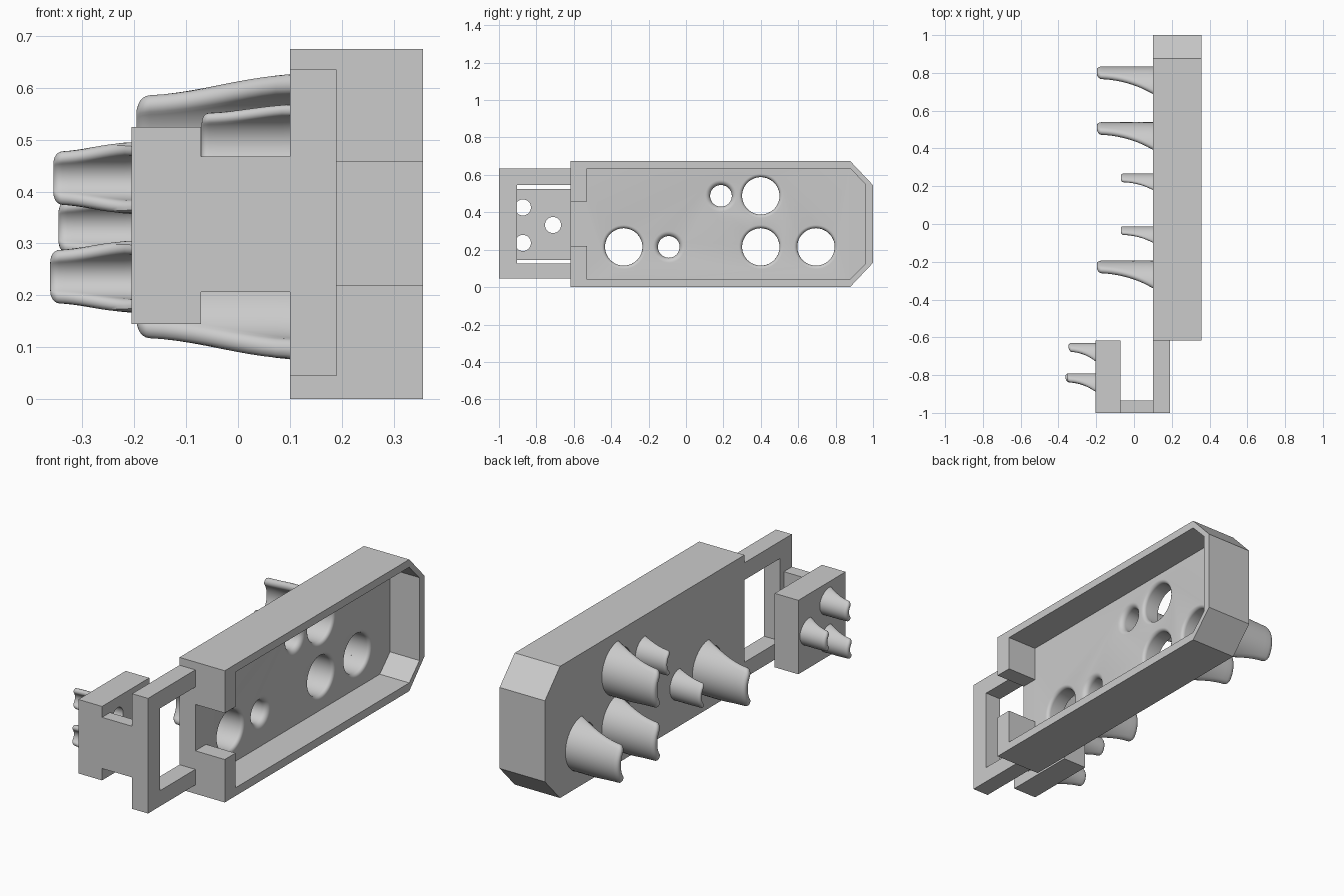
import bpy, bmesh
from math import sin, cos, acos, pi, radians

if "Cube" in bpy.data.objects:
    bpy.data.objects.remove(bpy.data.objects["Cube"])

grey = bpy.data.materials.new("plain grey")
grey.use_nodes = True
grey.diffuse_color = (0.6, 0.6, 0.6, 1)
grey.node_tree.nodes["Principled BSDF"].inputs["Base Color"].default_value = (0.6, 0.6, 0.6, 1)


def finish(bm, name):
    """Turn a bmesh into a grey object with sharp edges kept."""
    bmesh.ops.recalc_face_normals(bm, faces=bm.faces)
    mesh = bpy.data.meshes.new(name)
    bm.to_mesh(mesh)
    bm.free()
    mesh.materials.append(grey)
    ob = bpy.data.objects.new(name, mesh)
    bpy.context.collection.objects.link(ob)
    return ob


def activate(ob):
    bpy.ops.object.select_all(action='DESELECT')
    ob.select_set(True)
    bpy.context.view_layer.objects.active = ob


def smooth(ob):
    activate(ob)
    bpy.ops.object.shade_smooth_by_angle(angle=radians(35))


def skin(bm, rings):
    """Join equal closed rings into a capped tube."""
    rings = [[bm.verts.new(p) for p in ring] for ring in rings]
    n = len(rings[0])
    for a, b in zip(rings, rings[1:]):
        for i in range(n):
            j = (i + 1) % n
            bm.faces.new((a[i], a[j], b[j], b[i]))
    bm.faces.new(rings[0])
    bm.faces.new(rings[-1])


def plate(name, outline, x0, x1):
    """Extrude a (y, z) outline along x."""
    bm = bmesh.new()
    skin(bm, [[(x, y, z) for y, z in outline] for x in (x0, x1)])
    return finish(bm, name)


def box(y0, y1, z0, z1):
    return [(y0, z0), (y1, z0), (y1, z1), (y0, z1)]


def drill(ob, holes, x0, x1):
    """Cut round holes (y, z, radius, flare); the flare opens towards x1."""
    bm = bmesh.new()
    for y, z, r, f in holes:
        prof = [(x0 - 0.03, r)]
        if f:
            for k in range(7):
                u = k * pi / 12
                prof.append((x1 - f + f * sin(u), r + f - f * cos(u)))
        prof.append((x1 + 0.03, r + f))
        skin(bm, [[(x, y + rad * cos(i * pi / 24), z + rad * sin(i * pi / 24))
                   for i in range(48)] for x, rad in prof])
    cutter = finish(bm, "hole_cutter")
    cutter.hide_render = True
    mod = ob.modifiers.new("holes", 'BOOLEAN')
    mod.operation = 'DIFFERENCE'
    mod.solver = 'EXACT'
    mod.object = cutter
    activate(ob)
    bpy.ops.object.modifier_apply(modifier=mod.name)
    bpy.data.objects.remove(cutter)
    smooth(ob)


def scoop(name, y, z, ro, ri, x0, x1, c0, c1, stretch=1.0):
    """Half pipe open to the front, cut away along a curve, with rounded lips."""
    rm, half = (ro + ri) / 2, (ro - ri) / 2
    lip = 1.3 * half
    length = x0 - x1

    def ring(x, h, inset):
        t = (x0 - x) / length
        c = c0 + (c1 - c0) * (1 - (1 - t) ** 2)
        b = acos(c / (rm * stretch)) - (half + inset) / rm
        arc = [b * (k / 10 - 1) for k in range(21)]
        turn = [pi / 2 - k * pi / 6 for k in range(1, 6)]
        pts = [(a, rm + h) for a in arc]
        pts += [(b + h * cos(p) / rm, rm + h * sin(p)) for p in turn]
        pts += [(a, rm - h) for a in reversed(arc)]
        pts += [(-b - h * cos(p) / rm, rm + h * sin(p)) for p in reversed(turn)]
        return [(x, y + stretch * r * cos(a), z + r * sin(a)) for a, r in pts]

    rings = [ring(x0 - (length - lip) * k / 10, half, 0) for k in range(11)]
    for k in range(1, 7):
        u = k * pi / 12
        rings.append(ring(x1 + lip * (1 - sin(u)), half * (0.2 + 0.8 * cos(u)),
                          lip * (1 - cos(u))))
    bm = bmesh.new()
    skin(bm, rings)
    smooth(finish(bm, name))


# Tray: floor with flared holes, and a rim left open at the front slot
BACK, FLOOR, RIM = 0.10, 0.19, 0.357
outer = [(-0.617, 0.0), (0.877, 0.0), (1.0, 0.13), (1.0, 0.545), (0.877, 0.675), (-0.617, 0.675)]
inner = [(-0.53, 0.635), (0.877, 0.635), (0.96, 0.55), (0.96, 0.125), (0.877, 0.042), (-0.53, 0.042)]
plate("tray_rim", [(-0.617, 0.22)] + outer + [(-0.617, 0.458), (-0.53, 0.458)]
      + inner + [(-0.53, 0.22)], FLOOR, RIM)
floor = plate("tray_floor", outer, BACK, FLOOR)

low, high = 0.215, 0.488
large = [(-0.333, low), (0.40, low), (0.695, low), (0.40, high)]
small = [(-0.092, low), (0.187, high)]
drill(floor, [p + (0.1, 0.018) for p in large] + [p + (0.058, 0.027) for p in small], BACK, FLOOR)
for y, z in large:
    scoop("large_scoop", y, z, 0.139, 0.1, BACK, -0.196, -0.007, 0.077)
for y, z in small:
    scoop("small_scoop", y, z, 0.08, 0.058, BACK, -0.07, -0.007, 0.036)

# Front bracket: open frame, cross link and side block
plate("front_frame", [(-0.617, 0.045), (-1, 0.045), (-1, 0.635), (-0.617, 0.635),
                      (-0.617, 0.547), (-0.904, 0.547), (-0.904, 0.125), (-0.617, 0.125)], BACK, FLOOR)
plate("cross_link", box(-1, -0.935, 0.206, 0.468), -0.071, BACK)
block = plate("side_block", box(-1, -0.617, 0.145, 0.524), -0.205, -0.071)
pods = [(-0.872, 0.236, -0.362), (-0.872, 0.426, -0.356), (-0.711, 0.332, -0.346)]
drill(block, [(y, z, 0.043, 0) for y, z, tip in pods], -0.205, -0.071)
for y, z, tip in pods:
    scoop("block_scoop", y, z, 0.069, 0.043, -0.205, tip, -0.015, 0.037, 1.18)
